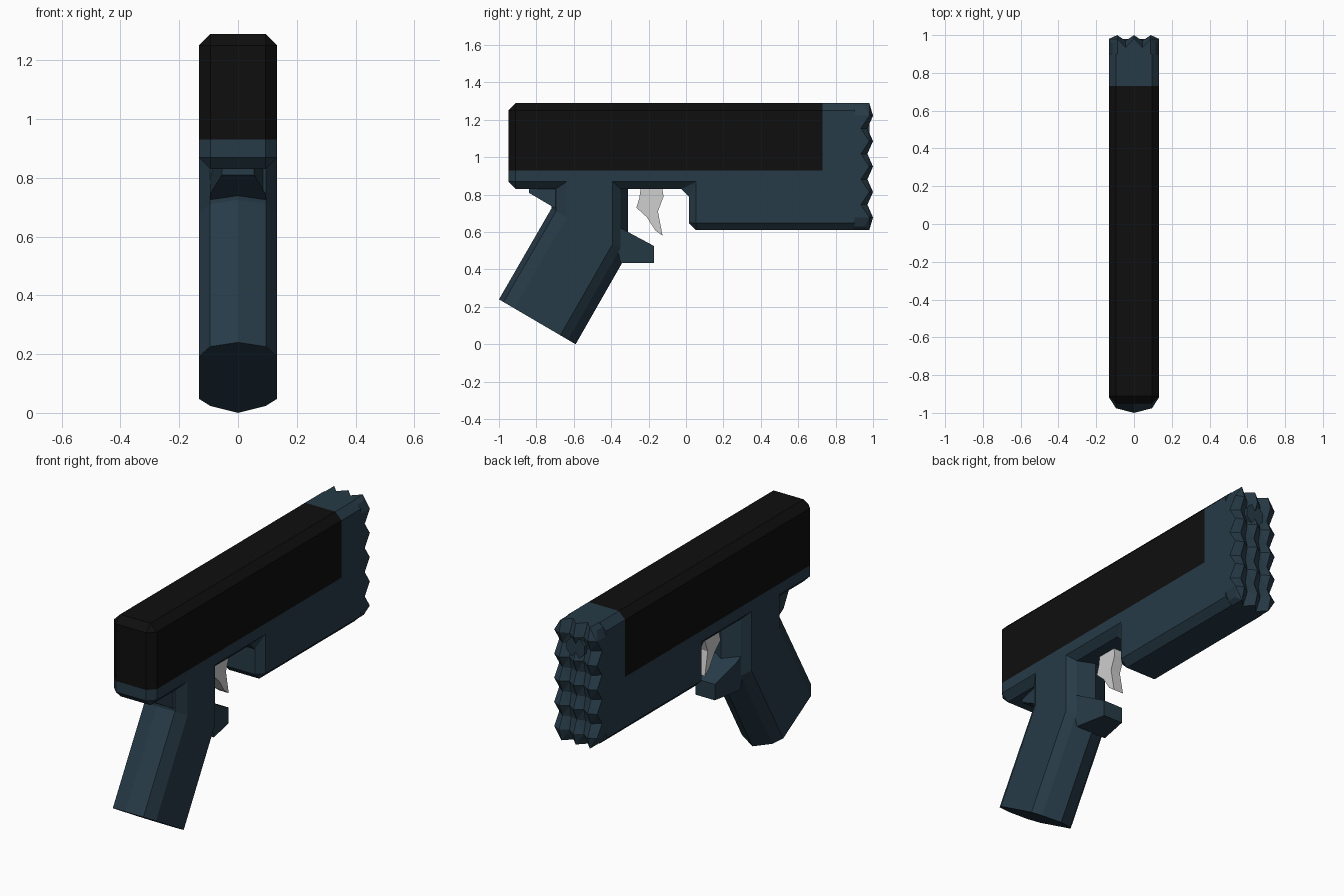
import bpy, bmesh, math
from mathutils import Matrix, Vector

cube = bpy.data.objects.get("Cube")
if cube:
    bpy.data.objects.remove(cube, do_unlink=True)

HALF = 0.133          # half width of the body
BOTTOM, TOP = 0.61, 1.29
CROWN_START = 0.9


def material(name, rgb):
    m = bpy.data.materials.new(name)
    m.use_nodes = True
    m.diffuse_color = (*rgb, 1)
    bsdf = next(n for n in m.node_tree.nodes if n.type == 'BSDF_PRINCIPLED')
    bsdf.inputs["Base Color"].default_value = (*rgb, 1)
    return m


navy = material("dark_navy", (0.02, 0.043, 0.063))
black = material("matte_black", (0.0045, 0.0045, 0.0045))
grey = material("light_grey", (0.62, 0.62, 0.62))


def finish(bm, name, *mats):
    bmesh.ops.recalc_face_normals(bm, faces=bm.faces)
    mesh = bpy.data.meshes.new(name)
    bm.to_mesh(mesh)
    bm.free()
    for m in mats:
        mesh.materials.append(m)
    obj = bpy.data.objects.new(name, mesh)
    bpy.context.collection.objects.link(obj)
    return obj


def side_prism(profile, width):
    """Extrude a (y, z) profile across x; width(y) gives the half width."""
    bm = bmesh.new()
    sides = [[bm.verts.new((s * width(y), y, z)) for y, z in profile] for s in (-1, 1)]
    for ring in sides:
        bm.faces.new(ring)
    n = len(profile)
    for i in range(n):
        j = (i + 1) % n
        bm.faces.new((sides[0][i], sides[0][j], sides[1][j], sides[1][i]))
    bmesh.ops.recalc_face_normals(bm, faces=bm.faces)
    return bm


# Body: chamfered profile, with the slide area cut in as black faces
bm = side_prism([(-0.95, 0.83), (-0.95, TOP), (CROWN_START, TOP),
                 (CROWN_START, BOTTOM), (0.015, BOTTOM), (0.015, 0.83)], lambda y: HALF)
chamfered = [e for e in bm.edges if any(v.co.y < CROWN_START - 0.01 for v in e.verts)]
bmesh.ops.bevel(bm, geom=chamfered, offset=0.039, offset_type='OFFSET',
                segments=1, affect='EDGES', profile=0.5)
for point, normal in (((0, 0, 0.93), (0, 0, 1)), ((0, 0.73, 0), (0, 1, 0))):
    bmesh.ops.bisect_plane(bm, geom=bm.verts[:] + bm.edges[:] + bm.faces[:],
                           plane_co=point, plane_no=normal)
for f in bm.faces:
    c = f.calc_center_median()
    f.material_index = int(c.z > 0.93 and c.y < 0.73)
finish(bm, "body_and_slide", navy, black)

# Spiked crown: grid whose odd points rise into pyramids
COLS, ROWS = 6, 10
bm = bmesh.new()
grid = []
for i in range(COLS + 1):
    column = []
    for j in range(ROWS + 1):
        x = HALF * (2 * i / COLS - 1)
        z = BOTTOM + (TOP - BOTTOM) * j / ROWS
        edge_x, edge_z = i in (0, COLS), j in (0, ROWS)
        if edge_x and edge_z:
            x -= math.copysign(0.02, x)
            z += 0.02 if j == 0 else -0.02
            y = 0.955
        elif edge_x or edge_z:
            y = 0.98 if (i if edge_z else j) % 2 else 0.935
        else:
            y = (0.955, 0.97, 1.0)[i % 2 + j % 2]
        column.append(bm.verts.new((x, y, z)))
    grid.append(column)
for i in range(COLS):
    for j in range(ROWS):
        a, b, c, d = grid[i][j], grid[i + 1][j], grid[i + 1][j + 1], grid[i][j + 1]
        # split each cell across its ridge so the pyramids stay crisp
        if (i + j) % 2:
            bm.faces.new((a, b, c)), bm.faces.new((a, c, d))
        else:
            bm.faces.new((a, b, d)), bm.faces.new((b, c, d))
rim = [e for e in bm.edges if e.is_boundary]
skirt = bmesh.ops.extrude_edge_only(bm, edges=rim)["geom"]
for v in skirt:
    if isinstance(v, bmesh.types.BMVert):
        v.co.y = CROWN_START
finish(bm, "spiked_crown", navy)

# Flat octagonal muzzle plug
bm = bmesh.new()
bmesh.ops.create_cone(bm, cap_ends=True, segments=8, radius1=0.06, radius2=0.06, depth=0.08,
                      matrix=Matrix.Translation((0, 0.94, 1.154))
                      @ Matrix.Rotation(math.pi / 2, 4, 'X') @ Matrix.Rotation(math.pi / 8, 4, 'Z'))
finish(bm, "muzzle_plug", navy)

# Grip: faceted section lofted through a bend
section = [(0, 0), (0.095, 0.06), (HALF, 0.2), (HALF, 0.8), (0.095, 0.9), (0, 1)]
section += [(-x, t) for x, t in section[-2:0:-1]]
stations = [((-1.0, 0.24), (-0.59, 0.0)),
            ((-0.72, 0.725), (-0.31, 0.49)),
            ((-0.72, 0.93), (-0.31, 0.93))]
bm = bmesh.new()
rings = []
for back, front in stations:
    b, f = Vector(back), Vector(front)
    rings.append([bm.verts.new((x, *b.lerp(f, t))) for x, t in section])
for low, high in zip(rings, rings[1:]):
    for i in range(len(section)):
        j = (i + 1) % len(section)
        bm.faces.new((low[i], low[j], high[j], high[i]))
bm.faces.new(rings[0])
bm.faces.new(rings[-1])
finish(bm, "grip", navy)

# Tang behind the grip, narrowing to the rear
bm = side_prism([(-0.84, 0.85), (-0.84, 0.81), (-0.73, 0.745), (-0.65, 0.7), (-0.65, 0.85)],
                lambda y: 0.055 if y < -0.8 else 0.095)
finish(bm, "grip_tang", navy)

# Spur on the front of the grip, flaring at its base
bm = side_prism([(-0.4, 0.65), (-0.31, 0.6), (-0.17, 0.525), (-0.17, 0.435), (-0.35, 0.435)],
                lambda y: 0.06 if y > -0.2 else 0.095)
finish(bm, "grip_spur", navy)

# Trigger
bm = side_prism([(-0.24, 0.85), (-0.13, 0.85), (-0.12, 0.79), (-0.15, 0.71), (-0.125, 0.58),
                 (-0.165, 0.61), (-0.21, 0.68), (-0.265, 0.73), (-0.25, 0.78)],
                lambda y: 0.03)
finish(bm, "trigger", grey)
